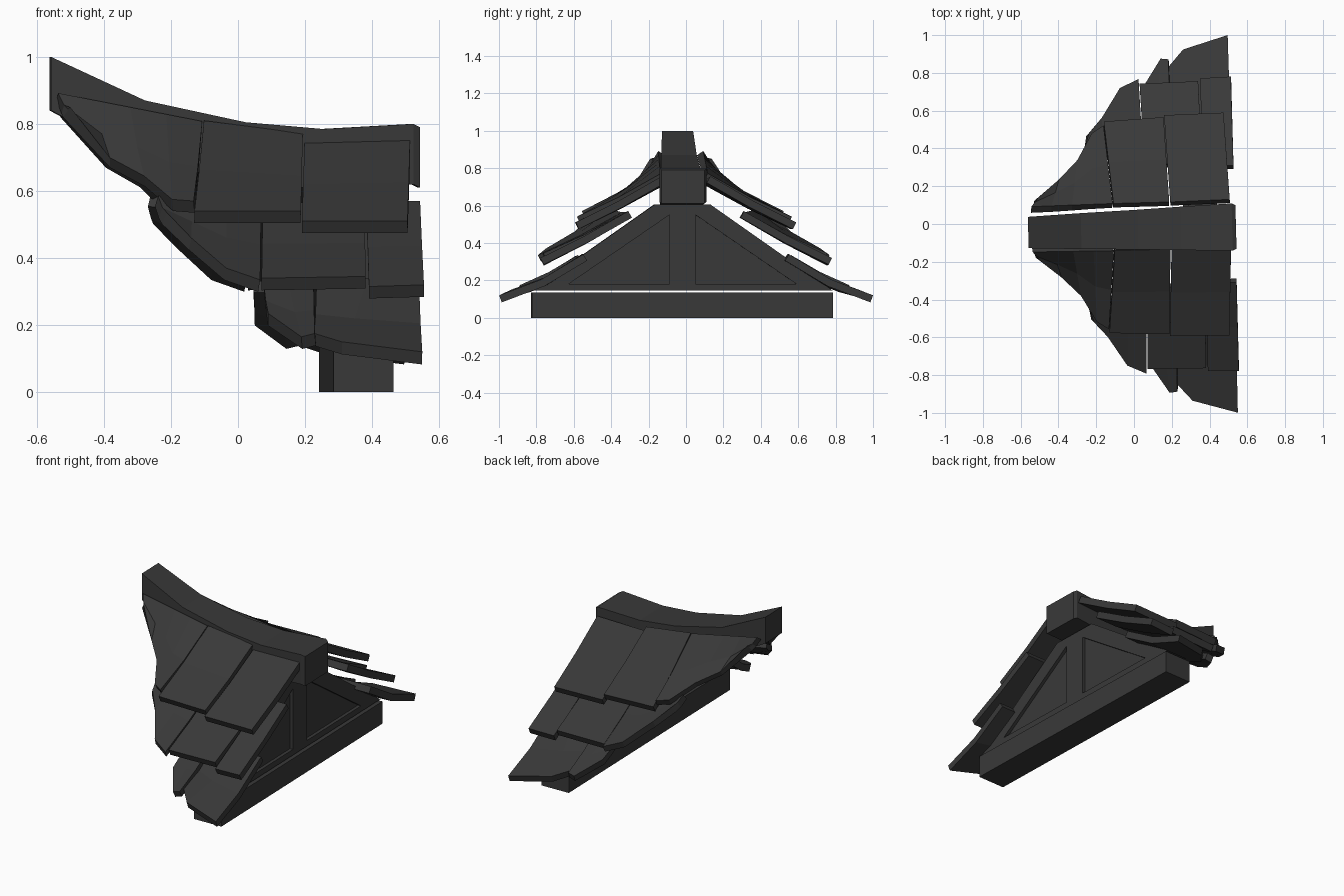
import bpy
from mathutils import Vector

cube = bpy.data.objects.get("Cube")
if cube:
    bpy.data.objects.remove(cube, do_unlink=True)

YAW = 0.027          # the whole roof is turned slightly
WALL_SHIFT = -0.03   # sideways offset of ridge, wall and beam
TILE_SHIFT = -0.0135

slate = bpy.data.materials.new("dark_slate")
slate.use_nodes = True
colour = (0.04, 0.04, 0.04, 1)
slate.diffuse_color = colour
bsdf = slate.node_tree.nodes["Principled BSDF"]
bsdf.inputs["Base Color"].default_value = colour
bsdf.inputs["Roughness"].default_value = 0.9


def add_object(name, verts, faces, shift):
    mesh = bpy.data.meshes.new(name)
    mesh.from_pydata([tuple(v) for v in verts], [], faces)
    mesh.materials.append(slate)
    obj = bpy.data.objects.new(name, mesh)
    obj.location.y = shift
    obj.rotation_euler.z = YAW
    bpy.context.collection.objects.link(obj)
    return obj


def mirror_y(obj):
    mod = obj.modifiers.new("Mirror", 'MIRROR')
    mod.use_axis = (False, True, False)
    mod.use_mirror_merge = False


def loft(name, rings, shift):
    """Closed solid through rings that each run counterclockwise seen from +x."""
    n = len(rings[0])
    verts = [p for ring in rings for p in ring]
    faces = [tuple(range(n))[::-1], tuple(range(len(verts) - n, len(verts)))]
    for r in range(len(rings) - 1):
        for i in range(n):
            a, b = r * n + i, r * n + (i + 1) % n
            faces.append((a, b, b + n, a + n))
    return add_object(name, verts, faces, shift)


def prism(name, outline, x0, x1):
    """Extrude a (y, z) outline along x."""
    return loft(name, [[(x, y, z) for y, z in outline] for x in (x0, x1)], WALL_SHIFT)


def panel(name, start, end, lower, sag):
    """Roof panel from a straight upper edge to a lower edge; points are (x, distance, z)."""
    start, end = Vector(start), Vector(end)
    count = len(lower)
    rows = [[], [], []]
    for i, point in enumerate(lower):
        top, low = start.lerp(end, i / (count - 1)), Vector(point)
        rows[0].append(top)
        rows[1].append((top + low) / 2 - Vector((0, 0, sag)))
        rows[2].append(low)
    verts = [(p.x, -p.y, p.z) for row in rows for p in row]
    faces = []
    for r in range(2):
        for i in range(count - 1):
            a = r * count + i
            faces.append((a, a + count, a + count + 1, a + 1))
    obj = add_object(name, verts, faces, TILE_SHIFT)
    solid = obj.modifiers.new("Thickness", 'SOLIDIFY')
    solid.thickness = 0.04
    solid.offset = -1
    mirror_y(obj)
    return obj


# Ridge: sagging box beam, wider toward the gable, chamfered end
ridge_sections = [(-0.56, 1.0, 0.083), (-0.28, 0.87, 0.095), (0.02, 0.805, 0.105),
                  (0.25, 0.785, 0.115), (0.52, 0.8, 0.125), (0.54, 0.79, 0.115)]
rings = []
for x, top, half in ridge_sections:
    base = top - (0.16 if x < -0.5 else 0.18)
    rings.append([(x, -half, base), (x, half, base), (x, half, top), (x, -half, top)])
loft("ridge", rings, WALL_SHIFT)

# Base beam
prism("base_beam", [(-0.805, 0), (0.805, 0), (0.805, 0.135), (-0.805, 0.135)], 0.263, 0.443)

# Gable wall with two recessed triangles
wall = prism("gable_wall", [(-0.805, 0.145), (0.805, 0.145), (0.15, 0.605), (-0.15, 0.605)],
             0.29, 0.43)
cutter = prism("recess_cutter", [(0.07, 0.18), (0.61, 0.18), (0.07, 0.55)], 0.41, 0.5)
mirror_y(cutter)
cutter.hide_render = True
cutter.hide_viewport = True
cutter.display_type = 'WIRE'
cut = wall.modifiers.new("Recess", 'BOOLEAN')
cut.operation = 'DIFFERENCE'
cut.solver = 'EXACT'
cut.object = cutter

# Upper row of panels
panel("upper_panel_gable", (0.195, 0.125, 0.745), (0.51, 0.13, 0.757),
      [(0.175, 0.585, 0.51), (0.49, 0.59, 0.51)], 0.008)
panel("upper_panel_middle", (-0.105, 0.125, 0.81), (0.19, 0.125, 0.772),
      [(-0.145, 0.56, 0.54), (0.172, 0.575, 0.54)], 0.01)
panel("upper_panel_tip", (-0.54, 0.12, 0.892), (-0.11, 0.125, 0.808),
      [(-0.505, 0.165, 0.85), (-0.39, 0.26, 0.7), (-0.29, 0.36, 0.645),
       (-0.21, 0.5, 0.575), (-0.147, 0.54, 0.57)], 0.015)

# Middle row of panels
panel("middle_panel_gable", (0.375, 0.31, 0.57), (0.535, 0.31, 0.57),
      [(0.37, 0.775, 0.315), (0.534, 0.78, 0.32)], 0.008)
panel("middle_panel_centre", (0.065, 0.33, 0.565), (0.37, 0.32, 0.565),
      [(0.05, 0.755, 0.34), (0.36, 0.76, 0.345)], 0.01)
panel("middle_panel_tip", (-0.25, 0.42, 0.585), (0.06, 0.33, 0.565),
      [(-0.225, 0.5, 0.535), (-0.155, 0.58, 0.46), (-0.055, 0.735, 0.37),
       (0.045, 0.78, 0.335)], 0.01)

# Lower row of panels, flaring outward at the eaves
panel("lower_panel_gable", (0.22, 0.55, 0.34), (0.525, 0.55, 0.34),
      [(0.205, 0.84, 0.175), (0.285, 0.93, 0.15), (0.523, 1.0, 0.12)], 0.025)
panel("lower_panel_tip", (0.06, 0.58, 0.33), (0.21, 0.57, 0.335),
      [(0.07, 0.74, 0.235), (0.165, 0.885, 0.165), (0.205, 0.88, 0.175)], 0.01)
